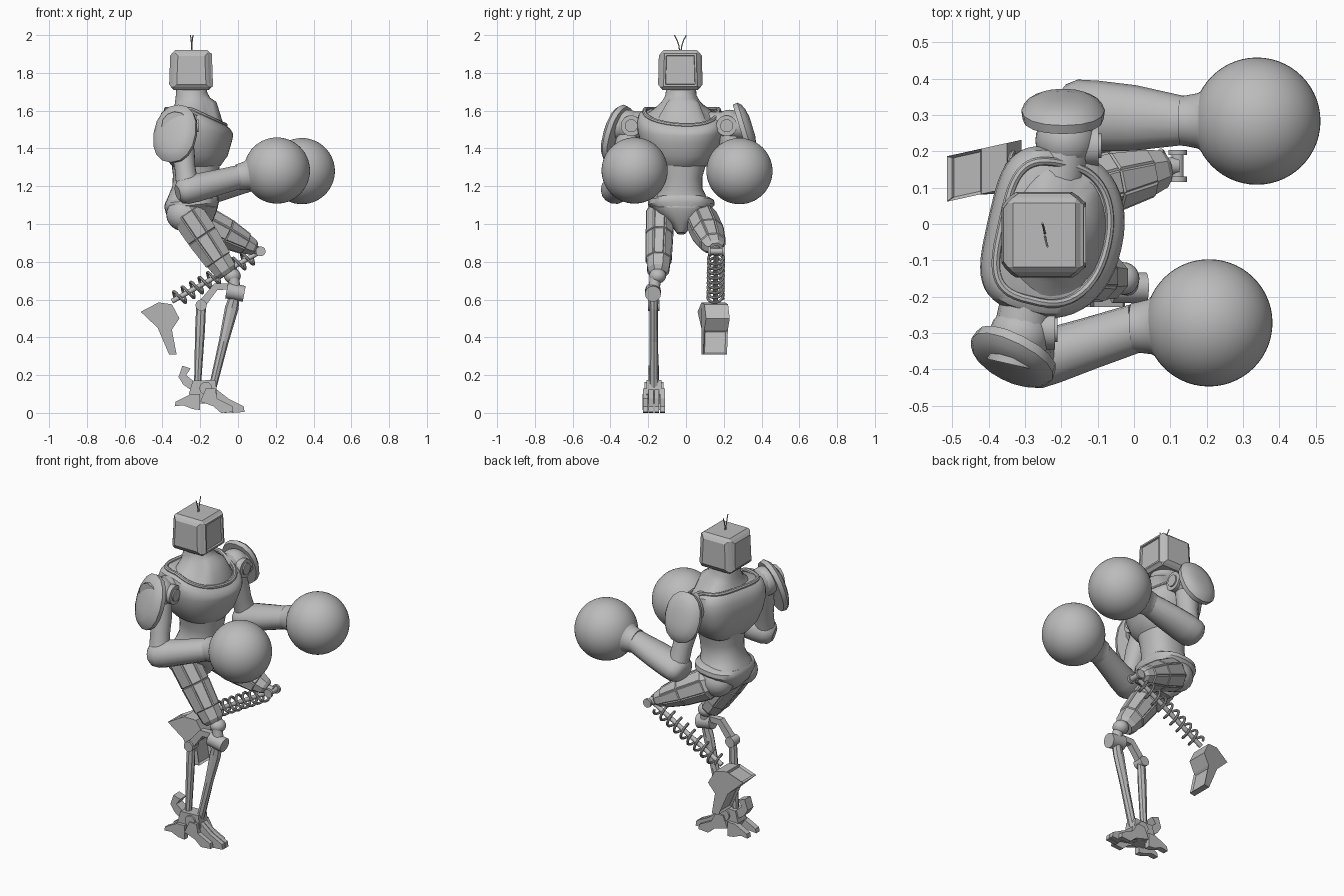
import bpy, bmesh, math
from mathutils import Vector, Matrix

if "Cube" in bpy.data.objects:
    bpy.data.objects.remove(bpy.data.objects["Cube"], do_unlink=True)

GREY = (0.5, 0.5, 0.5, 1)
metal = bpy.data.materials.new("plain grey")
metal.use_nodes = True
metal.diffuse_color = GREY
metal.node_tree.nodes["Principled BSDF"].inputs["Base Color"].default_value = GREY

LATERAL = Vector((0.22, 0.975, 0)).normalized()  # the twisted shoulder line
UP = Vector((0, 0, 1))


def finish(name, bm, smooth=True):
    bmesh.ops.recalc_face_normals(bm, faces=bm.faces)
    mesh = bpy.data.meshes.new(name)
    bm.to_mesh(mesh)
    bm.free()
    mesh.materials.append(metal)
    for p in mesh.polygons:
        p.use_smooth = smooth
    if smooth:
        mesh.set_sharp_from_angle(angle=math.radians(38))
    ob = bpy.data.objects.new(name, mesh)
    bpy.context.collection.objects.link(ob)
    return ob


def signed_pow(v, e):
    return math.copysign(abs(v) ** e, v)


def loft(name, rings, n=24, side=(0, 1, 0), power=(2, 2), smooth=True, panels=False, phase=0):
    """Skin rings of (centre, half width along side, half depth); power is (front, back)."""
    bm = bmesh.new()
    w = (Vector(rings[-1][0]) - Vector(rings[0][0])).normalized()
    u = Vector(side)
    u = (u - w * u.dot(w)).normalized()
    v = w.cross(u)
    loops = []
    for c, a, b in rings:
        loop = []
        for i in range(n):
            t = math.tau * (i + phase) / n
            e = 2 / power[math.sin(t) > 0]
            loop.append(bm.verts.new(Vector(c) + u * a * signed_pow(math.cos(t), e)
                                     + v * b * signed_pow(math.sin(t), e)))
        loops.append(loop)
    for lo, hi in zip(loops, loops[1:]):
        for i in range(n):
            j = (i + 1) % n
            bm.faces.new((lo[i], lo[j], hi[j], hi[i]))
    sides = list(bm.faces)
    bm.faces.new(loops[0][::-1])
    bm.faces.new(loops[-1])
    bm.normal_update()
    if panels:
        big = [f for f in sides if f.calc_area() > 0.004]
        bmesh.ops.inset_individual(bm, faces=big, thickness=0.006, depth=0.006)
    return finish(name, bm, smooth)


def limb(name, p, q, stops, **kw):
    """Loft between two points; stops are (fraction, half width, half depth)."""
    p, q = Vector(p), Vector(q)
    return loft(name, [(p.lerp(q, t), a, b) for t, a, b in stops], **kw)


def rod(name, p, q, r, n=16):
    return limb(name, p, q, [(0, r, r), (1, r, r)], n=n, side=(0.3, 0.9, 0.2))


def plate(name, outline, y0, y1, inset=0):
    """Extrude an x-z outline across y, with optional sunken edge faces."""
    bm = bmesh.new()
    face = bm.faces.new([bm.verts.new((x, y0, z)) for x, z in outline])
    for vert in bmesh.ops.extrude_face_region(bm, geom=[face])["geom"]:
        if isinstance(vert, bmesh.types.BMVert):
            vert.co.y = y1
    bmesh.ops.recalc_face_normals(bm, faces=bm.faces)
    bm.normal_update()
    if inset:
        big = [f for f in bm.faces if f.calc_area() > 0.012 and abs(f.normal.y) < 0.5]
        bmesh.ops.inset_individual(bm, faces=big, thickness=inset, depth=-inset)
    return finish(name, bm, False)


def ball(name, c, radii, n=40):
    bm = bmesh.new()
    bmesh.ops.create_uvsphere(bm, u_segments=n, v_segments=n // 2, radius=1)
    bmesh.ops.transform(bm, verts=bm.verts,
                        matrix=Matrix.Translation(c) @ Matrix.Diagonal((*radii, 1)))
    return finish(name, bm)


def wire(name, points, r, cyclic=False):
    cu = bpy.data.curves.new(name, "CURVE")
    cu.dimensions, cu.bevel_depth, cu.bevel_resolution, cu.use_fill_caps = "3D", r, 2, True
    sp = cu.splines.new("POLY")
    sp.points.add(len(points) - 1)
    for pt, co in zip(sp.points, points):
        pt.co = (*co, 1)
    sp.use_cyclic_u = cyclic
    temp = bpy.data.objects.new(name + " path", cu)
    bm = bmesh.new()
    bm.from_mesh(bpy.data.meshes.new_from_object(temp))
    bpy.data.objects.remove(temp)
    return finish(name, bm)


def neckline(co):
    """Pull the front of the chest opening down."""
    if co.z < 1.64:
        co.z -= 0.5 * max(0, min(1, (co.z - 1.45) / 0.17)) * max(0, co.x + 0.25)


# chest with a flat back, collar and neck
MID = Vector((-0.218, -0.027, 0))
D_SHAPE = (2.2, 3.6)
chest = loft("chest", [(MID + UP * z, a, b) for z, a, b in (
    (1.29, .10, .10), (1.31, .135, .125), (1.36, .18, .16), (1.43, .212, .18), (1.5, .23, .188),
    (1.55, .232, .184), (1.59, .222, .17), (1.61, .195, .148))], n=48, side=LATERAL, power=D_SHAPE)
neck = loft("neck", [(MID + UP * z + Vector((dx, 0, 0)), a, b) for z, dx, a, b in (
    (1.59, 0, .185, .14), (1.625, -.01, .135, .115), (1.65, -.022, .1, .095),
    (1.68, -.028, .082, .085), (1.74, -.028, .076, .08))], n=32, side=LATERAL, power=(2, 2.4))
for ob in (chest, neck):
    for vert in ob.data.vertices:
        neckline(vert.co)
BACK = UP.cross(LATERAL)
ring = []
for i in range(48):
    t = math.tau * i / 48
    e = 2 / D_SHAPE[math.sin(t) > 0]
    co = (MID + UP * 1.608 + LATERAL * 0.193 * signed_pow(math.cos(t), e)
          + BACK * 0.147 * signed_pow(math.sin(t), e))
    neckline(co)
    ring.append(co)
wire("collar", ring, 0.012, True)

# waist, pelvis and hips
loft("waist", [((x, -0.025, z), a, b) for x, z, a, b in (
    (-.245, 1.1, .17, .14), (-.24, 1.14, .135, .128), (-.23, 1.19, .112, .118),
    (-.225, 1.25, .112, .12), (-.225, 1.33, .135, .13))], n=32, power=(2.3, 2.3))
loft("pelvis", [((x, -0.025, z), a, b) for x, z, a, b in (
    (-.225, .95, .022, .05), (-.235, 1.0, .06, .1), (-.245, 1.05, .13, .132),
    (-.245, 1.1, .177, .145), (-.245, 1.125, .174, .143), (-.245, 1.138, .15, .135))],
    n=24, power=(2.5, 2.5))
for k, c in (("right", (-.28, -.125, 1.05)), ("left", (-.25, .065, 1.04))):
    ball(k + "_hip", c, (.1, .085, .09), 24)

# head with a sunken screen and raised side panels
bm = bmesh.new()
bmesh.ops.create_cube(bm, size=1, matrix=Matrix.Translation((-.247, -.03, 1.815))
                      @ Matrix.Diagonal((.215, .215, .21, 1)))
for vert in bm.verts:
    if vert.co.z > 1.9:
        vert.co.x = -.247 + (vert.co.x + .247) * .93
        vert.co.y = -.03 + (vert.co.y + .03) * .95
bmesh.ops.bevel(bm, geom=bm.edges[:], offset=0.014, segments=1, affect="EDGES")
bm.normal_update()
big = [f for f in bm.faces if f.calc_area() > 0.02]
screen = [f for f in big if f.normal.x > 0.9]
shell = [f for f in big if abs(f.normal.y) > 0.9 or f.normal.x < -0.9]
bmesh.ops.inset_individual(bm, faces=shell, thickness=0.022, depth=0.011)
bmesh.ops.inset_individual(bm, faces=screen, thickness=0.006, depth=0.008)
bmesh.ops.inset_individual(bm, faces=screen, thickness=0.014, depth=0)
bmesh.ops.inset_individual(bm, faces=screen, thickness=0.003, depth=-0.01)
finish("head", bm, False)
for k, s in (("left", 1), ("right", -1)):
    wire(k + "_antenna", [(-.245 - s * x, -.03 + s * y, z) for x, y, z in (
        (0, .003, 1.91), (.001, .008, 1.945), (.003, .018, 1.975), (.007, .032, 2.0))], 0.003)

# arms: shoulder, pad, upper arm, forearm and round glove
ARMS = {
    "left": ((-.19, .215, 1.52), (-.15, .3, 1.18), (.14, .284, 1.26), (.338, .283, 1.28),
             (-.195, .3, 1.5), (.115, .145), 0, .097, 1),
    "right": ((-.31, -.29, 1.52), (-.265, -.375, 1.18), (.01, -.285, 1.25), (.206, -.272, 1.283),
              (-.33, -.36, 1.475), (.125, .16), -27, .077, -1)}
for k, (sh, el, wr, glove, pad, size, yaw, fat, s) in ARMS.items():
    sh, el, wr, glove, pad = map(Vector, (sh, el, wr, glove, pad))
    ball(k + "_shoulder", sh + LATERAL * s * .015, (.085, .08, .085), 24)
    rod(k + "_shoulder_axle", sh - LATERAL * s * .09, sh + LATERAL * s * .1, .075, 12)
    rod(k + "_shoulder_cap", sh, sh + Vector((.092, 0, 0)), .055, 24)
    rod(k + "_shoulder_bolt", sh, sh + Vector((.1, 0, 0)), .034, 24)
    turn = Matrix.Rotation(math.radians(yaw), 3, "Z") @ Matrix.Rotation(math.radians(17 * s), 3, "X")
    loft(k + "_shoulder_pad", [(pad + turn @ Vector((0, s * d, 0)), size[0] * f, size[1] * f)
                               for d, f in ((-.012, .8), (-.012, .97), (.014, 1), (.032, .88),
                                            (.046, .66), (.054, .35))],
         n=16, side=turn @ Vector((1, 0, 0)), power=(2.2, 2.2))
    limb(k + "_upper_arm", sh.lerp(el, .1), el, [
        (0, .06, .06), (.35, .062, .062), (.6, .055, .055), (.85, .058, .058), (1, .06, .06)])
    limb(k + "_forearm", el - (wr - el) * .2, wr, [
        (0, fat * .55, .04), (.05, fat * .85, .063), (.14, fat, .074), (.3, fat, .076),
        (.6, fat * .93, .07), (1, .067, .064)], n=14)
    limb(k + "_glove_cuff", wr, glove, [
        (-.06, .068, .068), (.02, .07, .07), (.18, .076, .076), (.34, .1, .1),
        (.5, .138, .138), (.6, .15, .15)], n=40)
    ball(k + "_glove", glove, (.175, .175, .175), 56)

# armoured thighs
limb("right_thigh", (-.3, -.135, 1.1), (-.055, -.148, .735), [
    (0, .06, .065), (.12, .075, .088), (.45, .072, .086), (.8, .068, .074), (.95, .062, .066),
    (1, .045, .05)], n=8, phase=.5, smooth=False, panels=True)
limb("left_thigh", (-.26, .07, 1.05), (.09, .155, .87), [
    (0, .06, .07), (.15, .084, .092), (.55, .085, .082), (.85, .068, .058), (.96, .056, .046),
    (1, .04, .034)], n=8, phase=.5, smooth=False, panels=True)

# raised leg: knee spool, sprung rod and hoof
knee, heel = Vector((.12, .16, .855)), Vector((-.35, .155, .59))
rod("left_knee_pin", (.06, .158, .872), knee, .024)
rod("left_knee_spool", knee - Vector((0, .04, 0)), knee + Vector((0, .04, 0)), .017)
for s in (-1, 1):
    rod("left_knee_flange", knee + Vector((0, s * .03, 0)), knee + Vector((0, s * .044, 0)), .026)
rod("left_shin_rod", knee, heel, .013)
w = (heel - knee).normalized()
v = w.cross(Vector((0, 1, 0)))
coil = []
for i in range(9 * 18 + 1):
    a = math.tau * i / 18
    coil.append(knee.lerp(heel, .1 + .86 * i / 162)
                + Vector((0, 1, 0)) * .041 * math.cos(a) + v * .041 * math.sin(a))
wire("left_shin_spring", coil, .0075)
hoof = plate("left_hoof", [(-.515, .535), (-.42, .585), (-.35, .575), (-.31, .5), (-.35, .44),
                           (-.325, .31), (-.365, .31), (-.425, .45)], .08, .205, .012)
for vert in hoof.data.vertices:
    vert.co.y += .22 * (vert.co.x + .43) - .08 * (.45 - vert.co.z) * (vert.co.z < .45)

# standing leg: knee, twin struts and joints
Y = -.17
ball("right_knee", (-.03, Y + .02, .725), (.045, .045, .04), 24)
rod("right_knee_link", (-.03, Y + .01, .74), (-.012, Y, .64), .03)
rod("right_knee_hub", (-.06, Y - .005, .648), (.033, Y - .005, .63), .042, 20)
limb("right_front_strut", (-.015, Y, .63), (-.135, Y, .13), [
    (0, .026, .026), (.15, .022, .036), (.5, .022, .026), (1, .026, .02)],
    n=8, smooth=False)
limb("right_rear_strut", (-.195, Y, .57), (-.215, Y, .13), [
    (0, .02, .026), (.3, .022, .026), (1, .02, .018)], n=8, smooth=False)
rod("right_rear_joint", (-.195, Y - .03, .57), (-.195, Y + .03, .57), .03)
plate("right_shin_link", [(-.215, .58), (-.125, .685), (-.03, .685), (-.03, .655), (-.11, .65),
                          (-.18, .555)], Y - .018, Y + .018)

# standing foot: ankle block, fanned toes, heel and spur
plate("right_ankle", [(-.26, .1), (-.24, .17), (-.12, .175), (-.11, .1), (-.15, .05), (-.23, .05)],
      Y - .04, Y + .04)
rod("right_ankle_pin", (-.17, Y - .05, .13), (-.17, Y + .05, .13), .034)
for i, tip in enumerate((-.03, .03, .03, -.01)):
    y = Y - .045 + i * .03
    plate("right_toe", [(-.2, .06), (-.17, .13), (-.12, .13), (tip - .08, .075), (tip, .035),
                        (tip + .005, .005), (tip - .06, 0), (tip - .1, .035)], y - .013, y + .013)
for s in (-1, 1):
    y = Y + s * .042
    plate("right_heel_claw", [(-.2, .1), (-.25, .1), (-.33, .06), (-.335, .035), (-.29, .04),
                              (-.24, .02), (-.2, .015)], y - .017, y + .017)
plate("right_spur", [(-.22, .1), (-.29, .15), (-.315, .19), (-.295, .25), (-.25, .235),
                     (-.275, .2), (-.2, .14)], Y - .028, Y + .028)
